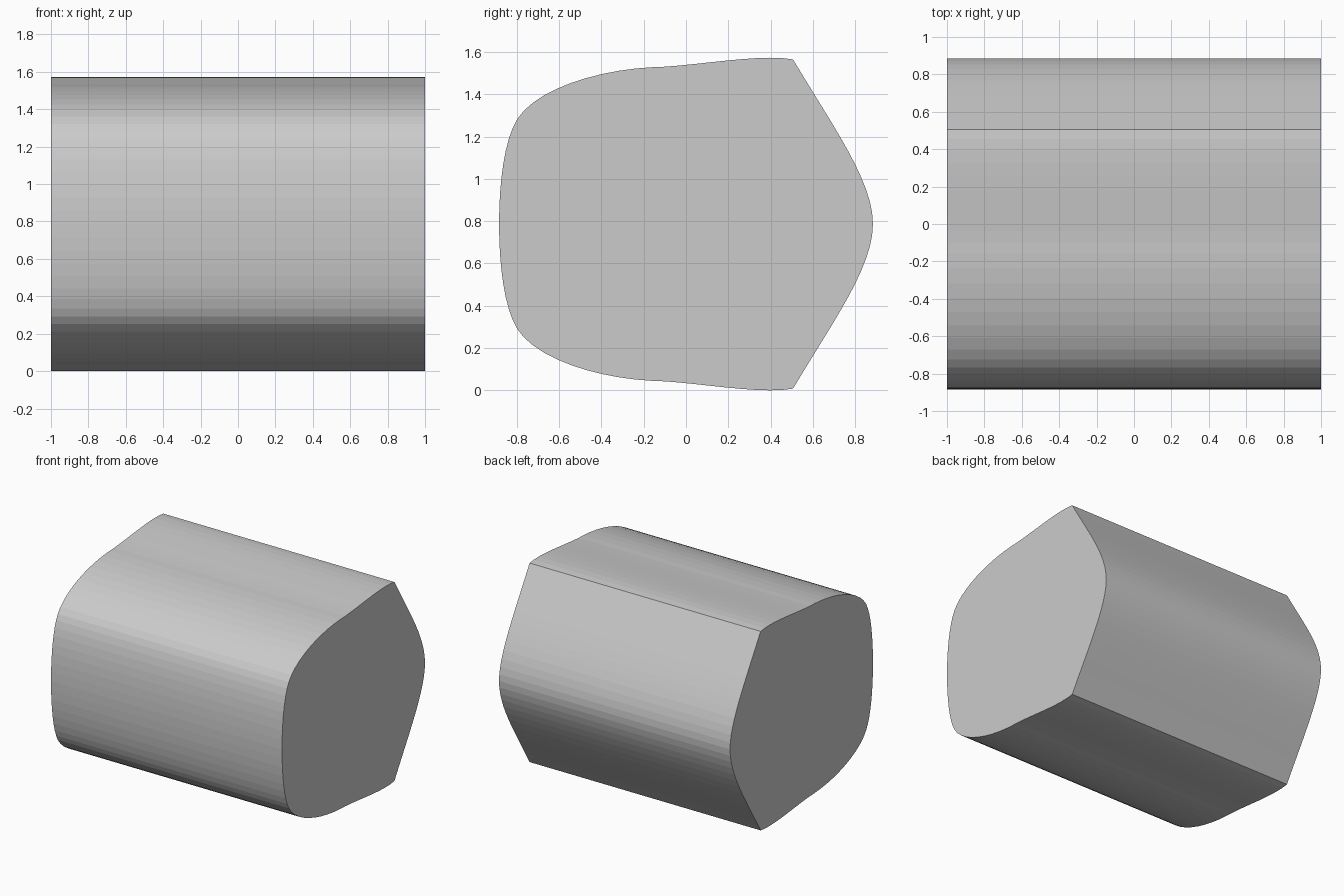
import bpy, bmesh
from mathutils import Vector
from mathutils.geometry import interpolate_bezier

if "Cube" in bpy.data.objects:
    bpy.data.objects.remove(bpy.data.objects["Cube"])

HALF_LENGTH = 1.0
MID = 0.7865

# Upper half of the cross-section (y, z): bezier spans from nose to back
spans = [
    ((0.884, MID), (0.884, 0.99), (0.70, 1.24), (0.506, 1.565), 12),
    ((0.506, 1.565), (0.35, 1.595), (0.02, 1.53), (-0.16, 1.528), 10),
    ((-0.16, 1.528), (-0.42, 1.515), (-0.71, 1.425), (-0.80, 1.28), 10),
    ((-0.80, 1.28), (-0.86, 1.18), (-0.884, 0.98), (-0.884, MID), 8),
]
upper = []
for p0, p1, p2, p3, steps in spans:
    pts = interpolate_bezier(*(Vector((0, y, z)) for y, z in (p0, p1, p2, p3)), steps + 1)
    upper += [(p.y, p.z) for p in pts[:-1]]
upper.append((-0.884, MID))

# Mirror to the lower half, resting on z = 0
top = max(z for _, z in upper)
lower = [(y, 2 * MID - z) for y, z in reversed(upper[1:-1])]
shift = top - 2 * MID
profile = [(y, z + shift) for y, z in upper + lower]

# Extrude the section along x
bm = bmesh.new()
cap = bm.faces.new([bm.verts.new((-HALF_LENGTH, y, z)) for y, z in profile])
ext = bmesh.ops.extrude_face_region(bm, geom=[cap], use_keep_orig=True)
moved = [v for v in ext["geom"] if isinstance(v, bmesh.types.BMVert)]
bmesh.ops.translate(bm, verts=moved, vec=(2 * HALF_LENGTH, 0, 0))
bmesh.ops.recalc_face_normals(bm, faces=bm.faces[:])

mesh = bpy.data.meshes.new("extruded_body")
bm.to_mesh(mesh)
bm.free()
body = bpy.data.objects.new("extruded_body", mesh)
bpy.context.collection.objects.link(body)
